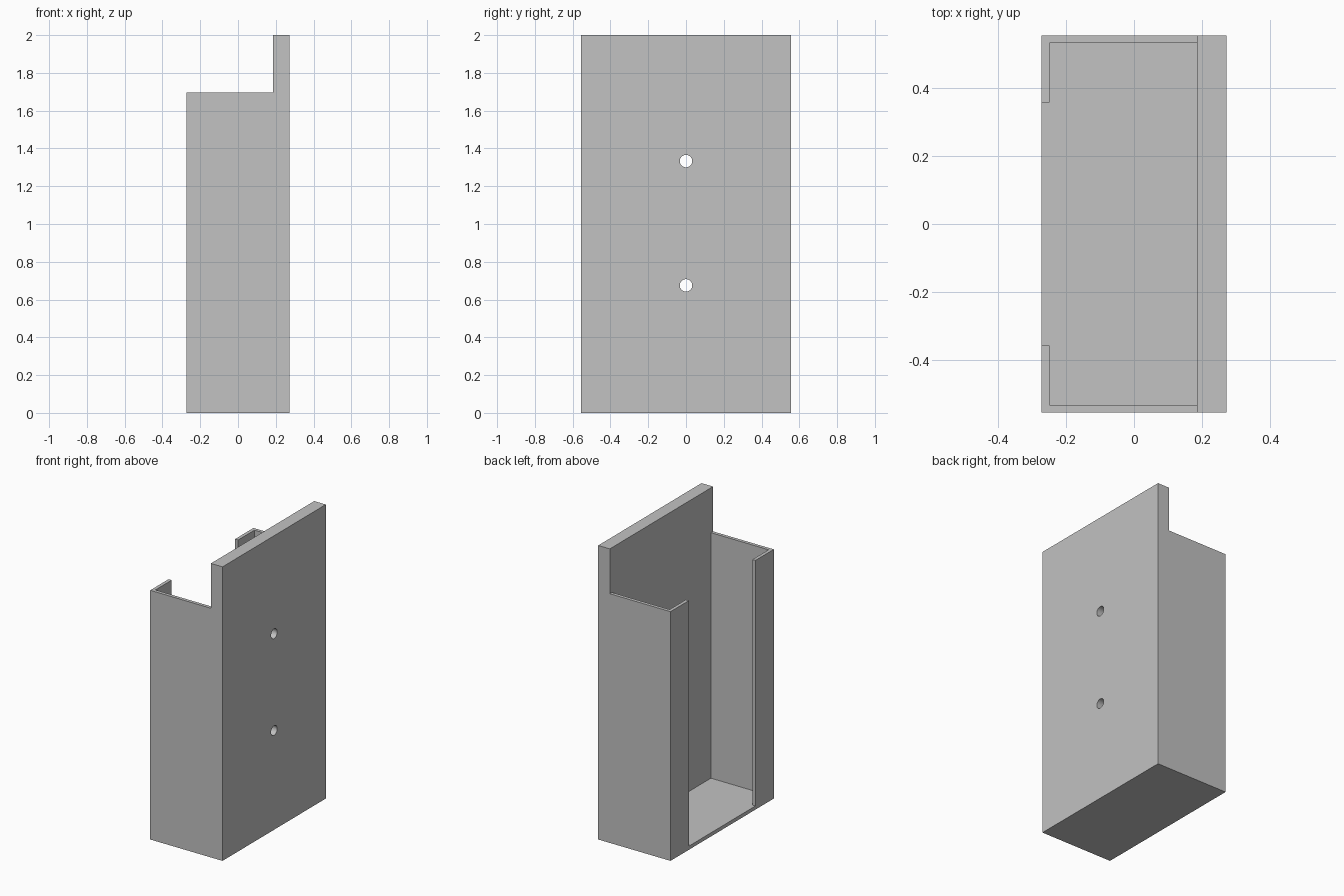
import bpy, bmesh
from mathutils import Matrix, Vector

cube = bpy.data.objects.get("Cube")
if cube:
    bpy.data.objects.remove(cube, do_unlink=True)

# Overall sizes
HALF_X, HALF_Y = 0.272, 0.555
WALL, FLOOR = 0.023, 0.025
PLATE_X = 0.185
BOX_TOP, PLATE_TOP = 1.695, 2.0
LIP_Y = 0.358

grey = bpy.data.materials.new("plain grey")
grey.use_nodes = True
colour = (0.54, 0.54, 0.54, 1)
grey.diffuse_color = colour
grey.node_tree.nodes["Principled BSDF"].inputs["Base Color"].default_value = colour


def make_object(name, bm):
    bmesh.ops.recalc_face_normals(bm, faces=bm.faces)
    mesh = bpy.data.meshes.new(name)
    bm.to_mesh(mesh)
    bm.free()
    mesh.materials.append(grey)
    obj = bpy.data.objects.new(name, mesh)
    bpy.context.collection.objects.link(obj)
    return obj


def box(name, low, high):
    low, high = Vector(low), Vector(high)
    bm = bmesh.new()
    bmesh.ops.create_cube(bm, size=1, matrix=Matrix.Translation((low + high) / 2)
                          @ Matrix.Diagonal((*(high - low), 1)))
    return make_object(name, bm)


def hole(name, z):
    bm = bmesh.new()
    bmesh.ops.create_cone(bm, cap_ends=True, segments=32, radius1=0.033, radius2=0.033, depth=0.3,
                          matrix=Matrix.Translation((HALF_X, 0, z)) @ Matrix.Rotation(1.5707963, 4, 'Y'))
    return make_object(name, bm)


# Solid body: L-shaped side profile extruded across the width
profile = [(-HALF_X, 0), (HALF_X, 0), (HALF_X, PLATE_TOP), (PLATE_X, PLATE_TOP),
           (PLATE_X, BOX_TOP), (-HALF_X, BOX_TOP)]
bm = bmesh.new()
face = bm.faces.new([bm.verts.new((x, -HALF_Y, z)) for x, z in profile])
extruded = bmesh.ops.extrude_face_region(bm, geom=[face])["geom"]
bmesh.ops.translate(bm, vec=(0, 2 * HALF_Y, 0),
                    verts=[v for v in extruded if isinstance(v, bmesh.types.BMVert)])
holder = make_object("wall_holder", bm)

# Cutters: inner cavity, tall opening between the lips, two screw holes
inner_y = HALF_Y - WALL
cutters = [
    box("cavity_cutter", (-HALF_X + WALL, -inner_y, FLOOR), (PLATE_X, inner_y, 2.5)),
    box("opening_cutter", (-0.5, -LIP_Y, FLOOR), (0, LIP_Y, 2.5)),
    hole("lower_hole_cutter", 0.675),
    hole("upper_hole_cutter", 1.333),
]
for cutter in cutters:
    mod = holder.modifiers.new(cutter.name, 'BOOLEAN')
    mod.operation = 'DIFFERENCE'
    mod.solver = 'EXACT'
    mod.object = cutter
    cutter.hide_render = True

# Bake the cuts and discard the cutters
graph = bpy.context.evaluated_depsgraph_get()
graph.update()
final_mesh = bpy.data.meshes.new_from_object(holder.evaluated_get(graph))
holder.modifiers.clear()
holder.data = final_mesh
for cutter in cutters:
    bpy.data.objects.remove(cutter, do_unlink=True)
